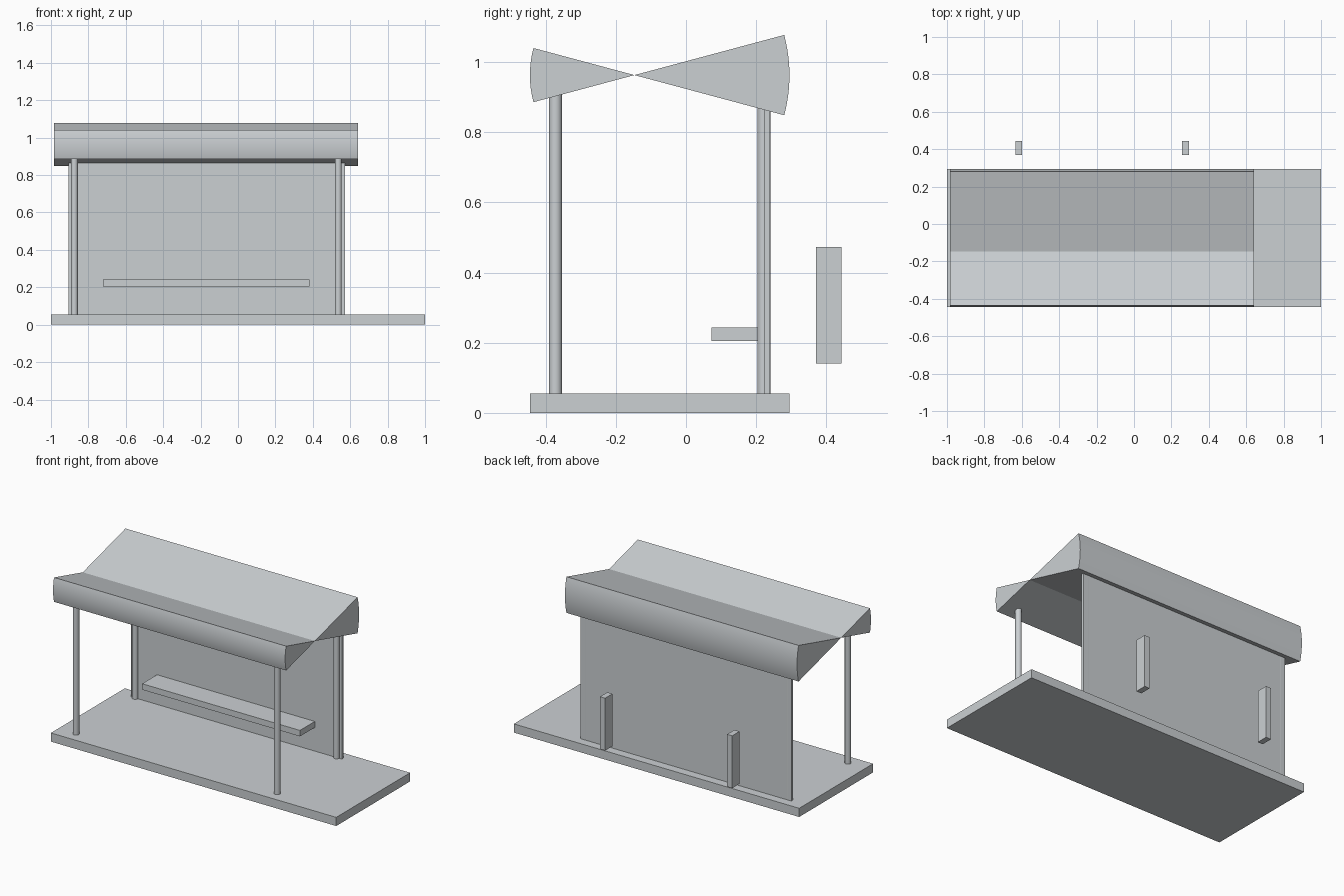
import bpy, bmesh, math
from mathutils import Vector

if "Cube" in bpy.data.objects:
    bpy.data.objects.remove(bpy.data.objects["Cube"], do_unlink=True)

grey = bpy.data.materials.new("pale_grey")
grey.use_nodes = True
grey.diffuse_color = (0.60, 0.63, 0.65, 1)
grey.node_tree.nodes["Principled BSDF"].inputs["Base Color"].default_value = grey.diffuse_color


def finish(name, bm, smooth=False):
    bmesh.ops.recalc_face_normals(bm, faces=bm.faces)
    mesh = bpy.data.meshes.new(name)
    bm.to_mesh(mesh)
    bm.free()
    mesh.materials.append(grey)
    obj = bpy.data.objects.new(name, mesh)
    bpy.context.collection.objects.link(obj)
    if smooth:
        bpy.ops.object.select_all(action="DESELECT")
        obj.select_set(True)
        bpy.context.view_layer.objects.active = obj
        bpy.ops.object.shade_smooth_by_angle(angle=math.radians(30))


def box(name, low, high):
    low, high = Vector(low), Vector(high)
    bm = bmesh.new()
    bmesh.ops.create_cube(bm, size=1)
    bmesh.ops.scale(bm, vec=high - low, verts=bm.verts)
    bmesh.ops.translate(bm, vec=(low + high) / 2, verts=bm.verts)
    finish(name, bm)


def post(name, x, y, bottom, top, radius=0.0185):
    bm = bmesh.new()
    bmesh.ops.create_cone(bm, cap_ends=True, segments=32, radius1=radius,
                          radius2=radius, depth=top - bottom)
    bmesh.ops.translate(bm, vec=(x, y, (bottom + top) / 2), verts=bm.verts)
    finish(name, bm, True)


def roof_wedge(name, side, radius, steps=12):
    # Circular sector opening from the valley line, extruded along x
    left, right = -0.985, 0.642
    valley_y, valley_z, half = -0.147, 0.963, math.radians(15)
    bm = bmesh.new()
    profile = [bm.verts.new((left, valley_y, valley_z))]
    for i in range(steps + 1):
        a = half * (2 * i / steps - 1)
        profile.append(bm.verts.new((left, valley_y + side * radius * math.cos(a),
                                     valley_z + radius * math.sin(a))))
    face = bm.faces.new(profile)
    new = bmesh.ops.extrude_face_region(bm, geom=[face], use_keep_orig=True)["geom"]
    bmesh.ops.translate(bm, vec=(right - left, 0, 0),
                        verts=[v for v in new if isinstance(v, bmesh.types.BMVert)])
    finish(name, bm, True)


# Floor, rear panel and seat
floor = 0.055
box("base_slab", (-1, -0.445, 0), (1, 0.295, floor))
box("back_wall", (-0.907, 0.222, floor), (0.572, 0.24, 0.88))
box("bench_seat", (-0.723, 0.073, 0.205), (0.383, 0.222, 0.243))

# Freestanding blocks behind the wall
for side, x in (("right", -0.616), ("left", 0.275)):
    box(f"{side}_rear_block", (x - 0.018, 0.37, 0.141), (x + 0.018, 0.443, 0.473))

# Corner posts
for side, x in (("right", -0.875), ("left", 0.536)):
    post(f"{side}_front_post", x, -0.372, floor, 0.92)
    post(f"{side}_back_post", x, 0.222, floor, 0.88)

# Butterfly roof
roof_wedge("front_roof", -1, 0.298)
roof_wedge("back_roof", 1, 0.442)
